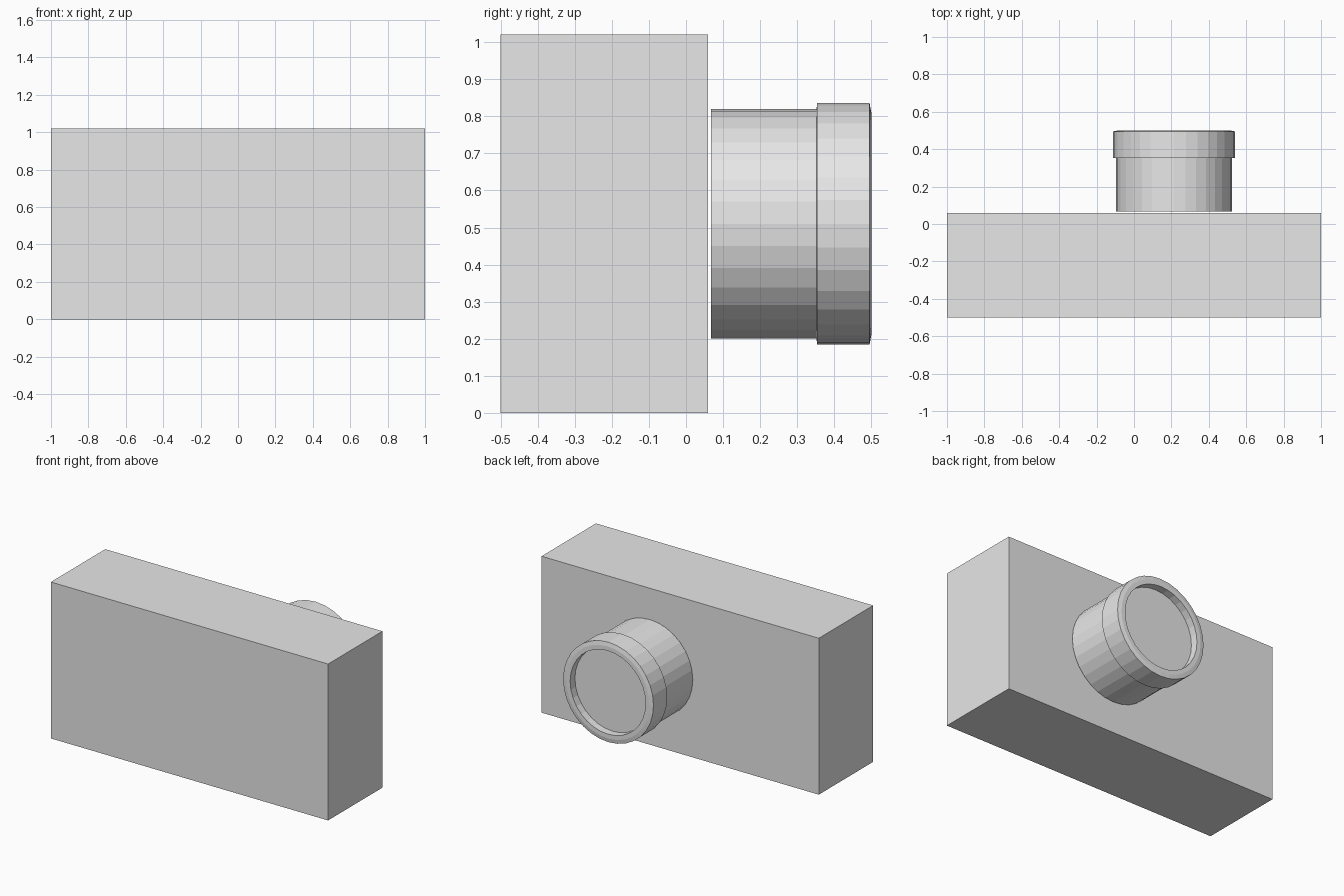
import bpy
import bmesh
from math import cos, sin, tau

cube = bpy.data.objects.get("Cube")
if cube:
    bpy.data.objects.remove(cube, do_unlink=True)

GREY = (0.8, 0.8, 0.8, 1.0)
mat = bpy.data.materials.new("light grey")
mat.use_nodes = True
mat.diffuse_color = GREY
mat.node_tree.nodes["Principled BSDF"].inputs["Base Color"].default_value = GREY

SIDES = 32
LENS_X, LENS_Z = 0.214, 0.51


def add_object(name, bm):
    bmesh.ops.recalc_face_normals(bm, faces=bm.faces[:])
    mesh = bpy.data.meshes.new(name)
    bm.to_mesh(mesh)
    bm.free()
    mesh.materials.append(mat)
    obj = bpy.data.objects.new(name, mesh)
    bpy.context.scene.collection.objects.link(obj)
    return obj


def box(name, size, centre):
    bm = bmesh.new()
    bmesh.ops.create_cube(bm, size=1)
    bmesh.ops.scale(bm, vec=size, verts=bm.verts[:])
    bmesh.ops.translate(bm, vec=centre, verts=bm.verts[:])
    return add_object(name, bm)


def turned(name, profile):
    """Turn (radius, y) points round the lens axis and cap both ends."""
    bm = bmesh.new()
    rings = []
    for radius, y in profile:
        rings.append([bm.verts.new((LENS_X + radius * sin(tau * i / SIDES), y,
                                    LENS_Z + radius * cos(tau * i / SIDES)))
                      for i in range(SIDES)])
    for a, b in zip(rings, rings[1:]):
        for i in range(SIDES):
            j = (i + 1) % SIDES
            bm.faces.new((a[i], a[j], b[j], b[i]))
    bm.faces.new(rings[0])
    bm.faces.new(rings[-1])
    return add_object(name, bm)


# Plain block body
box("body", (2, 0.56, 1.02), (0, -0.22, 0.51))

# Lens: barrel, wider end ring and recessed glass in one turned shape
turned("lens", [(0.31, 0.067), (0.31, 0.352), (0.326, 0.354), (0.326, 0.495),
                (0.3, 0.5), (0.272, 0.5), (0.272, 0.45)])
